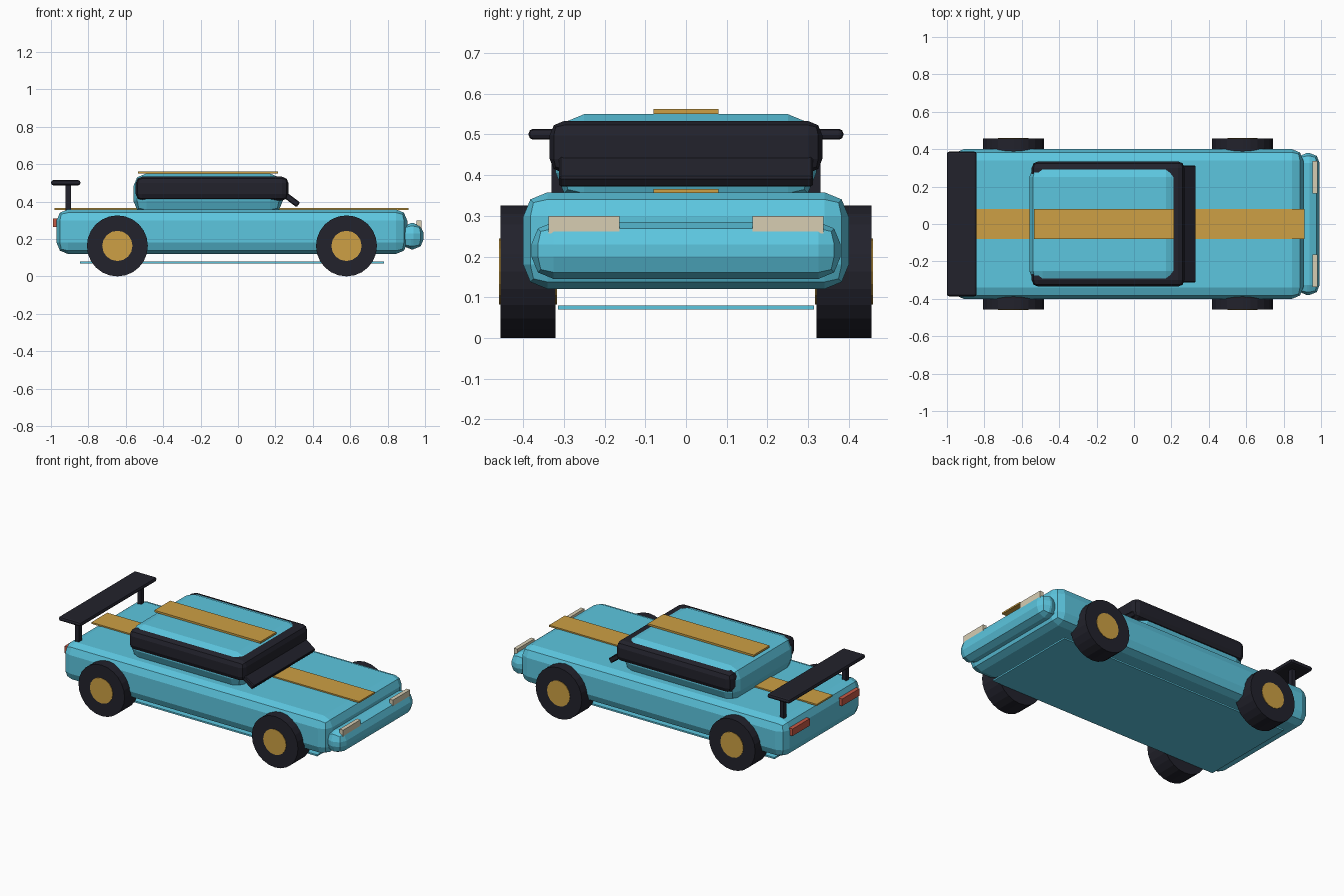
import bpy, math
from mathutils import Matrix

cube = bpy.data.objects.get("Cube")
if cube:
    bpy.data.objects.remove(cube, do_unlink=True)


def material(name, rgb):
    m = bpy.data.materials.new(name)
    m.use_nodes = True
    color = (*rgb, 1)
    m.diffuse_color = color
    m.node_tree.nodes["Principled BSDF"].inputs["Base Color"].default_value = color
    return m


blue = material("sky_blue_paint", (0.107, 0.565, 0.74))
dark = material("dark_trim", (0.016, 0.016, 0.025))
gold = material("gold", (0.61, 0.352, 0.058))
cream = material("cream_light", (0.68, 0.61, 0.45))
red = material("red_light", (0.56, 0.1, 0.06))


def box(name, mat, x, y, z, bevel=0, segments=2):
    """Box from (min, max) ranges with an optional bevel."""
    ranges = (x, y, z)
    bpy.ops.mesh.primitive_cube_add(size=1, location=[(a + b) / 2 for a, b in ranges])
    ob = bpy.context.object
    ob.name = name
    ob.data.transform(Matrix.Diagonal([b - a for a, b in ranges] + [1]))
    ob.data.materials.append(mat)
    if bevel:
        mod = ob.modifiers.new("bevel", "BEVEL")
        mod.width = bevel
        mod.segments = segments
    return ob


def cylinder(name, mat, radius, depth, location, sides):
    bpy.ops.mesh.primitive_cylinder_add(vertices=sides, radius=radius, depth=depth,
                                        location=location, rotation=(math.pi / 2, 0, 0))
    ob = bpy.context.object
    ob.name = name
    ob.data.materials.append(mat)


# Body, nose and floor
box("body", blue, (-0.97, 0.905), (-0.4, 0.4), (0.12, 0.358), 0.06)
box("nose", blue, (0.87, 0.993), (-0.38, 0.38), (0.145, 0.285), 0.055)
box("floor_plate", blue, (-0.845, 0.78), (-0.315, 0.315), (0.07, 0.08))

# Cabin, side windows and windscreen
box("cabin", blue, (-0.56, 0.24), (-0.32, 0.32), (0.335, 0.55), 0.07)
box("window_band", dark, (-0.547, 0.27), (-0.335, 0.335), (0.405, 0.533), 0.035)
screen = box("windscreen", dark, (0.195, 0.337), (-0.312, 0.312), (0.409, 0.441), 0.005, 1)
screen.rotation_euler.y = math.radians(37)

# Racing stripes
box("body_stripe", gold, (-0.98, 0.912), (-0.08, 0.08), (0.356, 0.366))
box("roof_stripe", gold, (-0.535, 0.215), (-0.08, 0.08), (0.55, 0.562))

# Rear wing
box("wing", dark, (-1.0, -0.842), (-0.387, 0.387), (0.487, 0.514), 0.012)

# Parts on both sides
for side, s in (("left", 1), ("right", -1)):
    def span(a, b):
        return tuple(sorted((s * a, s * b)))

    box(f"wing_post_{side}", dark, (-0.921, -0.894), span(0.3, 0.33), (0.35, 0.49))
    box(f"headlight_{side}", cream, (0.955, 0.98), span(0.163, 0.338), (0.257, 0.3))
    box(f"taillight_{side}", red, (-0.99, -0.96), span(0.163, 0.338), (0.265, 0.31))
    for end, x in (("front", 0.58), ("rear", -0.645)):
        center = (x, s * 0.388, 0.163)
        cylinder(f"{end}_tyre_{side}", dark, 0.163, 0.136, center, 24)
        cylinder(f"{end}_hub_{side}", gold, 0.081, 0.142, center, 16)
